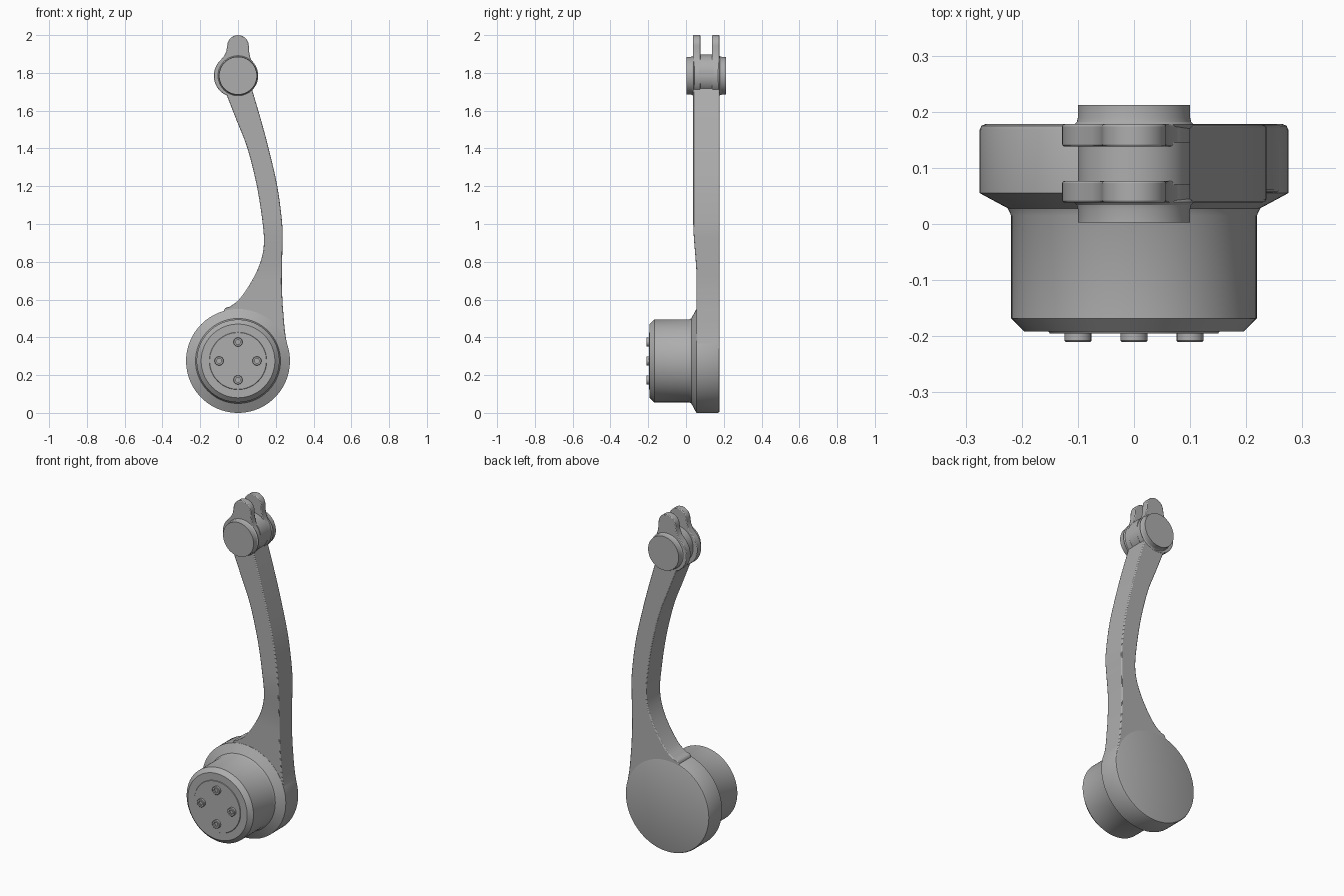
import bpy, bmesh
from math import sin, cos, pi, radians

default = bpy.data.objects.get("Cube")
if default:
    bpy.data.objects.remove(default, do_unlink=True)

grey = bpy.data.materials.new("plain grey metal")
GREY = (0.42, 0.42, 0.42, 1)
grey.diffuse_color = GREY
grey.use_nodes = True
for node in grey.node_tree.nodes:
    if node.type == 'BSDF_PRINCIPLED':
        node.inputs["Base Color"].default_value = GREY

HUB_Z, PIN_Z = 0.275, 1.785


def loft(name, rings, bevel=0):
    """Skin a list of equal-length closed rings and cap both ends."""
    bm = bmesh.new()
    rows = [[bm.verts.new(p) for p in ring] for ring in rings]
    n = len(rows[0])
    for a, b in zip(rows, rows[1:]):
        for i in range(n):
            j = (i + 1) % n
            bm.faces.new((a[i], a[j], b[j], b[i]))
    bm.faces.new(rows[0])
    bm.faces.new(rows[-1])
    bmesh.ops.recalc_face_normals(bm, faces=bm.faces)
    mesh = bpy.data.meshes.new(name)
    bm.to_mesh(mesh)
    bm.free()
    mesh.materials.append(grey)
    obj = bpy.data.objects.new(name, mesh)
    bpy.context.collection.objects.link(obj)
    bpy.ops.object.select_all(action='DESELECT')
    obj.select_set(True)
    bpy.context.view_layer.objects.active = obj
    bpy.ops.object.shade_smooth_by_angle(angle=radians(30))
    if bevel:
        mod = obj.modifiers.new("Edge bevel", 'BEVEL')
        mod.width = bevel
        mod.segments = 2
        mod.limit_method = 'ANGLE'
        mod.angle_limit = radians(50)
    return obj


def circle(cx, cz, r, y, n=96):
    return [(cx + r * cos(2 * pi * i / n), y, cz + r * sin(2 * pi * i / n)) for i in range(n)]


def hexagon(cx, cz, r, y, n):
    """Hexagon sampled with n points so it lofts to a circle."""
    ring = []
    for i in range(n):
        a = 2 * pi * i / n
        d = r * cos(pi / 6) / cos(a % (pi / 3) - pi / 6)
        ring.append((cx + d * cos(a), y, cz + d * sin(a)))
    return ring


def lathe(name, cz, profile):
    return loft(name, [circle(0, cz, r, y) for r, y in profile])


def arc(cx, cz, r, start, end, n):
    steps = [radians(start + (end - start) * i / n) for i in range(n + 1)]
    return [(cx + r * cos(a), cz + r * sin(a)) for a in steps]


# Hub: rounded back disc, conical shoulder, drum with chamfer, raised cover
lathe("hub", HUB_Z, [
    (0.265, 0.178), (0.272, 0.175), (0.275, 0.168), (0.275, 0.055),
    (0.225, 0.028), (0.219, 0.015), (0.219, -0.168), (0.195, -0.192),
    (0.152, -0.192), (0.15, -0.195)])

# Four socket-head bolts on the cover
for k in range(4):
    x, z = 0.1 * cos(k * pi / 2), HUB_Z + 0.1 * sin(k * pi / 2)
    loft("cover_bolt", [
        circle(x, z, 0.024, -0.193, 24), circle(x, z, 0.024, -0.208, 24),
        circle(x, z, 0.022, -0.21, 24), hexagon(x, z, 0.014, -0.21, 24),
        hexagon(x, z, 0.014, -0.199, 24)])

# Curved arm: stations of height, inner edge, outer edge
stations = [
    (0.30, -0.05, 0.272), (0.42, -0.07, 0.25), (0.54, -0.075, 0.239),
    (0.565, -0.04, 0.237), (0.60, 0.005, 0.235), (0.68, 0.062, 0.232),
    (0.78, 0.112, 0.233), (0.88, 0.136, 0.235), (1.0, 0.131, 0.234),
    (1.2, 0.1, 0.208), (1.4, 0.05, 0.162), (1.55, -0.008, 0.122),
    (1.72, -0.075, 0.072)]


def spline(a, b, c, d, t):
    return tuple(0.5 * (2 * q + (r - p) * t + (2 * p - 5 * q + 4 * r - s) * t ** 2
                        + (3 * q - p - 3 * r + s) * t ** 3)
                 for p, q, r, s in zip(a, b, c, d))


padded = [stations[0]] + stations + [stations[-1]]
rows = [spline(*padded[i:i + 4], t / 6) for i in range(len(stations) - 1) for t in range(6)]
rows.append(stations[-1])
rings = []
for z, inner, outer in rows:
    s = min(max((z - 0.7) / 0.32, 0), 1)
    front = 0.056 - 0.018 * s * s * (3 - 2 * s)
    rings.append([(inner, front, z), (outer, front, z), (outer, 0.177, z), (inner, 0.177, z)])
loft("curved_arm", rings, bevel=0.005)

# Fork plates: round cheek with a narrow rounded tab on top
outline = (arc(-0.014, PIN_Z, 0.114, 140, 400, 48) + [(0.064, 1.885), (0.058, 1.915)]
           + arc(0, 1.943, 0.057, 0, 180, 24) + [(-0.062, 1.915), (-0.075, 1.887)])
for name, y0, y1 in (("front_fork_plate", 0.038, 0.077), ("back_fork_plate", 0.138, 0.178)):
    loft(name, [[(x, y, z) for x, z in outline] for y in (y0, y1)], bevel=0.004)

# Web between the plates
loft("fork_web", [circle(0, 1.797, 0.1, y) for y in (0.07, 0.145)])

# Pin through the fork, flared where it meets the plates
lathe("fork_pin", PIN_Z, [
    (0.1, 0.003), (0.1, 0.026), (0.102, 0.034), (0.107, 0.039), (0.1, 0.045),
    (0.1, 0.17), (0.107, 0.177), (0.102, 0.182), (0.1, 0.19), (0.1, 0.212)])
